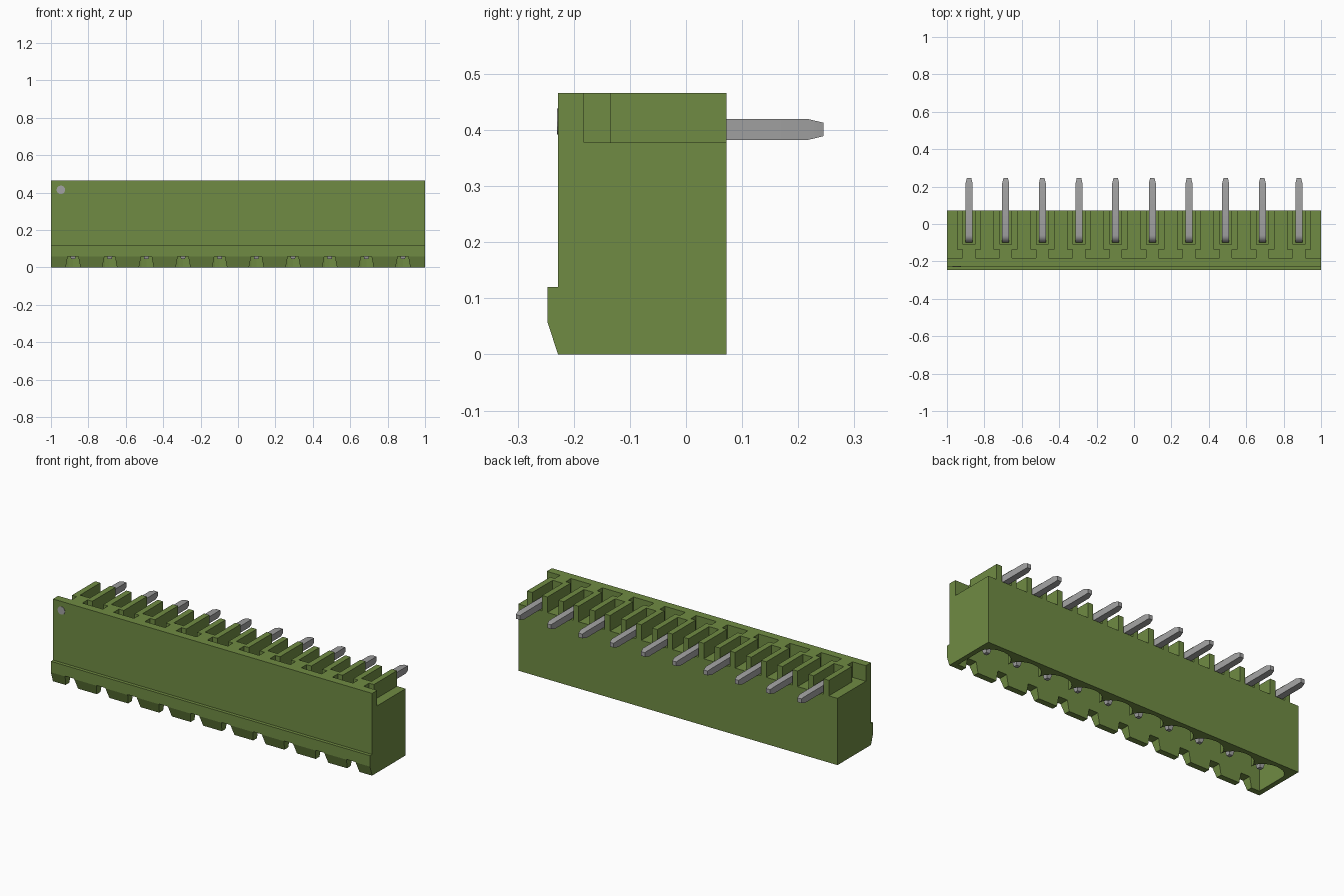
import bpy, bmesh, math

if "Cube" in bpy.data.objects:
    bpy.data.objects.remove(bpy.data.objects["Cube"], do_unlink=True)


def material(name, rgb):
    m = bpy.data.materials.new(name)
    m.use_nodes = True
    m.diffuse_color = (*rgb, 1)
    m.node_tree.nodes["Principled BSDF"].inputs["Base Color"].default_value = (*rgb, 1)
    return m


GREEN = material("housing green", (0.16, 0.26, 0.056))
GREY = material("pin grey", (0.36, 0.36, 0.36))

PITCH = 0.196
PINS = [(i - 4.5) * PITCH for i in range(10)]


def finish(name, bm, mat):
    bmesh.ops.recalc_face_normals(bm, faces=bm.faces)
    me = bpy.data.meshes.new(name)
    bm.to_mesh(me)
    bm.free()
    me.materials.append(mat)
    ob = bpy.data.objects.new(name, me)
    bpy.context.collection.objects.link(ob)
    return ob


def prism(name, outlines, axis, a, b, mat):
    """Extrude 2D outlines from a to b along an axis (0, 1 or 2)."""
    bm = bmesh.new()

    def place(p, d):
        co = list(p)
        co.insert(axis, d)
        return co

    for pts in outlines:
        lo = [bm.verts.new(place(p, a)) for p in pts]
        hi = [bm.verts.new(place(p, b)) for p in pts]
        bm.faces.new(lo)
        bm.faces.new(hi[::-1])
        for i in range(len(pts)):
            j = (i + 1) % len(pts)
            bm.faces.new((lo[i], lo[j], hi[j], hi[i]))
    return finish(name, bm, mat)


def cut(target, cutter):
    cutter.hide_render = True
    mod = target.modifiers.new("cut", 'BOOLEAN')
    mod.operation = 'DIFFERENCE'
    mod.solver = 'EXACT'
    mod.object = cutter
    bpy.context.view_layer.objects.active = target
    bpy.ops.object.modifier_apply(modifier=mod.name)
    bpy.data.objects.remove(cutter, do_unlink=True)


# Housing: side profile with front ridge and stepped top
housing = prism("housing", [[
    (-0.228, 0), (-0.247, 0.058), (-0.247, 0.12), (-0.228, 0.12),
    (-0.228, 0.466), (-0.182, 0.466), (-0.182, 0.378),
    (0.072, 0.378), (0.072, 0)]], 0, -1, 1, GREEN)

# Plug cavity, open below, with one scallop per pin along the back
END = 0.972
outline = [(-END, -0.195), (END, -0.195)]
for n, x in enumerate(reversed(PINS)):
    for k in range(0 if n == 0 else 1, 13):
        t = math.pi * k / 12
        px = x + PITCH / 2 * math.cos(t)
        outline.append((max(-END, min(END, px)), -0.035 + 0.08 * math.sin(t)))
cut(housing, prism("cavity_cutter", [outline], 2, -0.05, 0.31, GREEN))

# Trapezoid notches in the lower front edge
cut(housing, prism("notch_cutter", [
    [(x - 0.043, -0.02), (x + 0.043, -0.02), (x + 0.028, 0.06), (x - 0.028, 0.06)]
    for x in PINS], 1, -0.3, -0.16, GREEN))

# U-shaped guides around each pin, joined by a neck to the front wall
W, C, N = 0.064, 0.031, 0.034
prism("pin_guides", [
    [(x + dx, y) for dx, y in (
        (-W, 0.072), (-W, -0.135), (-N, -0.135), (-N, -0.182),
        (N, -0.182), (N, -0.135), (W, -0.135), (W, 0.072),
        (C, 0.072), (C, -0.11), (-C, -0.11), (-C, 0.072))]
    for x in PINS], 2, 0.378, 0.466, GREEN)

# Bent square pins: path points (y, z, direction angle, half width)
H = 0.0187
path = [(0.245, 0.401, 0, 0.012), (0.217, 0.401, 0, H)]
for k in range(7):
    t = math.pi / 2 * k / 6
    path.append((-0.06 - 0.0215 * math.sin(t), 0.3795 + 0.0215 * math.cos(t), t, H))
path += [(-0.0815, 0.08, math.pi / 2, H), (-0.0815, 0.045, math.pi / 2, 0.011)]


def pin(name, x):
    bm = bmesh.new()
    rings = []
    for y, z, t, h in path:
        rings.append([bm.verts.new((x + sx * h, y - sn * h * math.sin(t), z + sn * h * math.cos(t)))
                      for sx, sn in ((-1, -1), (1, -1), (1, 1), (-1, 1))])
    for a, b in zip(rings, rings[1:]):
        for i in range(4):
            j = (i + 1) % 4
            bm.faces.new((a[i], a[j], b[j], b[i]))
    bm.faces.new(rings[0])
    bm.faces.new(rings[-1])
    ob = finish(name, bm, GREY)
    bpy.ops.object.select_all(action='DESELECT')
    ob.select_set(True)
    bpy.context.view_layer.objects.active = ob
    bpy.ops.object.shade_smooth_by_angle(angle=math.radians(20))


for i, x in enumerate(PINS):
    pin(f"pin_{i + 1}", x)

# Round marker for the first position on the front face
prism("first_pin_marker", [[
    (-0.947 + 0.023 * math.cos(k * math.pi / 8), 0.415 + 0.023 * math.sin(k * math.pi / 8))
    for k in range(16)]], 1, -0.230, -0.226, GREY)
